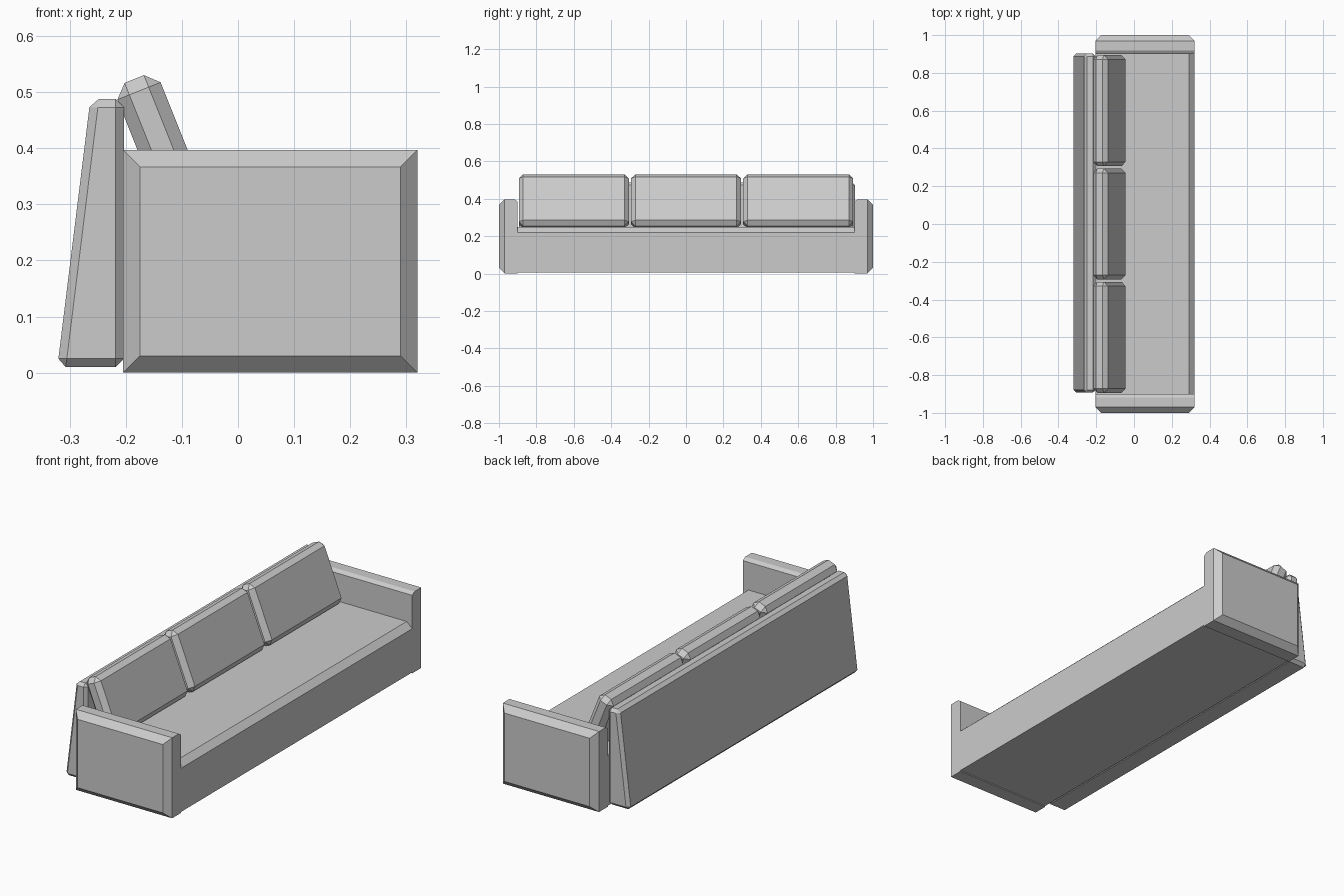
import bpy
import bmesh
import math

cube = bpy.data.objects.get("Cube")
if cube:
    bpy.data.objects.remove(cube, do_unlink=True)

# Single upholstery colour
GREY = (0.6, 0.6, 0.6, 1.0)
fabric = bpy.data.materials.new("grey_fabric")
fabric.use_nodes = True
fabric.diffuse_color = GREY
bsdf = next(n for n in fabric.node_tree.nodes if n.type == "BSDF_PRINCIPLED")
bsdf.inputs["Base Color"].default_value = GREY


def loft(name, rings, bevel=0):
    """Join matching rings of points into a closed solid, with optional chamfer."""
    bm = bmesh.new()
    loops = [[bm.verts.new(p) for p in ring] for ring in rings]
    for a, b in zip(loops, loops[1:]):
        for i in range(len(a)):
            j = (i + 1) % len(a)
            bm.faces.new((a[i], a[j], b[j], b[i]))
    bm.faces.new(loops[0])
    bm.faces.new(loops[-1])
    bmesh.ops.recalc_face_normals(bm, faces=bm.faces)
    mesh = bpy.data.meshes.new(name)
    bm.to_mesh(mesh)
    bm.free()
    mesh.materials.append(fabric)
    obj = bpy.data.objects.new(name, mesh)
    bpy.context.collection.objects.link(obj)
    if bevel:
        mod = obj.modifiers.new("chamfer", "BEVEL")
        mod.width = bevel
        mod.segments = 1
        mod.limit_method = "NONE"
    return obj


def extrude(name, profile, y0, y1, bevel=0):
    """Extrude an x-z profile along y."""
    return loft(name, [[(x, y, z) for x, z in profile] for y in (y0, y1)], bevel)


def rectangle(x0, x1, z0, z1):
    return [(x0, z0), (x1, z0), (x1, z1), (x0, z1)]


BACK, FRONT = -0.205, 0.32

# Seat base with chamfered front edge
extrude("seat_base", [(BACK, 0.005), (FRONT, 0.005), (FRONT, 0.22),
                      (0.29, 0.248), (BACK, 0.248)], -0.9, 0.9)

# Arms: wide chamfer round the outer face, small one along the inner top edge
for side, name in ((1, "left_arm"), (-1, "right_arm")):
    rings = []
    for y, inset, top in ((0.9, 0, 0.385), (0.918, 0, 0.397),
                          (0.97, 0, 0.397), (1, 0.03, 0.367)):
        outline = rectangle(BACK + inset, FRONT - inset, inset, top)
        rings.append([(x, side * y, z) for x, z in outline])
    loft(name, rings)

# Leaning backrest
extrude("backrest", [(-0.322, 0.01), (-0.203, 0.01), (-0.203, 0.488),
                     (-0.263, 0.488)], -0.893, 0.903, 0.015)

# Three tilted back cushions
cushion_profile = rectangle(-0.0415, 0.0415, -0.148, 0.148)
for i, name in enumerate(("right", "middle", "left")):
    cushion = extrude(name + "_cushion", cushion_profile, -0.294, 0.294, 0.023)
    cushion.location = (-0.13, 0.6 * (i - 1), 0.386)
    cushion.rotation_euler.y = math.radians(-21.8)
